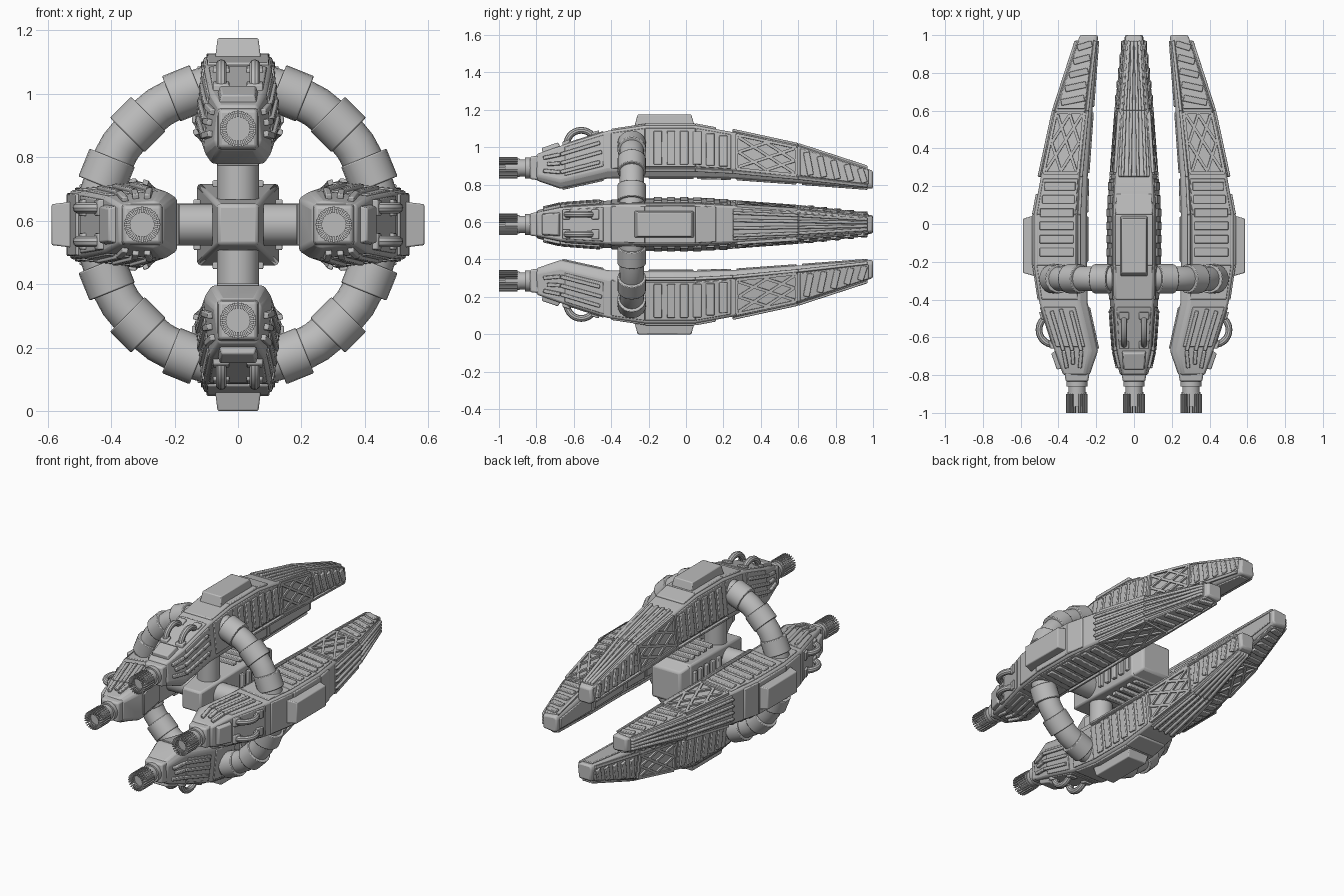
import bpy, bmesh, math
from mathutils import Vector, Matrix

if "Cube" in bpy.data.objects:
    bpy.data.objects.remove(bpy.data.objects["Cube"])

V = Vector
CZ = 0.5875                       # height of the central axis
grey = bpy.data.materials.new("hull_grey")
grey.diffuse_color = (0.5, 0.5, 0.5, 1)
grey.use_nodes = True
grey.node_tree.nodes["Principled BSDF"].inputs["Base Color"].default_value = grey.diffuse_color

# arm sections: y, inner radius, outer radius, half width
SECT = [(-0.80, .235, .375, .075), (-0.67, .19, .42, .108), (-0.42, .245, .50, .128),
        (-0.22, .25, .53, .132), (0.05, .25, .53, .132), (0.25, .245, .493, .12),
        (0.60, .22, .417, .094), (1.0, .19, .287, .05)]
TOP, LOW, BASE = .82, .18, .75    # cross-section proportions


def section(y):
    for a, b in zip(SECT, SECT[1:]):
        if y <= b[0] or b is SECT[-1]:
            f = (y - a[0]) / (b[0] - a[0])
            return [a[i] + (b[i] - a[i]) * f for i in (1, 2, 3)]


def flank(y, t, d=0):
    """Point on the +x flank; t runs from the wide line to the outer edge."""
    ri, ro, w = section(y)
    return V((w * (1 + (TOP - 1) * t) + d, y, ri + (ro - ri) * (LOW + (1 - LOW) * t)))


def outer(y, s, d=0):
    """Point on the outer face; s = -1..1 across it."""
    ri, ro, w = section(y)
    return V((w * TOP * s, y, ro + d))


def inner(y, s):
    ri, ro, w = section(y)
    return V((w * BASE * s, y, ri))


def slab(bm, quad, n, d, sink=.012, inset=0):
    """Block standing on a quad, top optionally shrunk."""
    c = sum(quad, V()) / 4
    lo = [bm.verts.new(p - n * sink) for p in quad]
    hi = [bm.verts.new(p + (c - p) * inset + n * d) for p in quad]
    bm.faces.new(lo[::-1])
    bm.faces.new(hi)
    for i in range(4):
        j = (i + 1) % 4
        bm.faces.new((lo[i], lo[j], hi[j], hi[i]))


def bar(bm, a, b, w, d, n):
    s = (b - a).cross(n).normalized() * w / 2
    slab(bm, [a - s, b - s, b + s, a + s], n, d)


def tube(bm, a, b, r0, r1, n=20):
    m = Matrix.Translation((a + b) / 2) @ (b - a).to_track_quat('Z', 'Y').to_matrix().to_4x4()
    bmesh.ops.create_cone(bm, cap_ends=True, segments=n, radius1=r0, radius2=r1,
                          depth=(b - a).length, matrix=m)


def make(name, bm, bevel=0, mirror=False):
    bmesh.ops.recalc_face_normals(bm, faces=bm.faces)
    me = bpy.data.meshes.new(name)
    bm.to_mesh(me)
    bm.free()
    ob = bpy.data.objects.new(name, me)
    bpy.context.collection.objects.link(ob)
    return finish(ob, bevel, mirror)


def finish(ob, bevel=0, mirror=False):
    ob.data.materials.append(grey)
    ob.location.z = CZ
    bpy.ops.object.select_all(action='DESELECT')
    ob.select_set(True)
    bpy.context.view_layer.objects.active = ob
    bpy.ops.object.shade_smooth_by_angle(angle=math.radians(32))
    if mirror:
        ob.modifiers.new("mirror", 'MIRROR').use_mirror_merge = False
    if bevel:
        b = ob.modifiers.new("bevel", 'BEVEL')
        b.width, b.segments, b.limit_method = bevel, 2, 'ANGLE'
    return ob


arm = []

# arm hull, lofted through the sections
bm = bmesh.new()
rings = []
for y, ri, ro, w in SECT:
    k = ri + (ro - ri) * LOW
    rings.append([bm.verts.new(p) for p in ((w * TOP, y, ro), (w, y, k), (w * BASE, y, ri),
                                            (-w * BASE, y, ri), (-w, y, k), (-w * TOP, y, ro))])
for a, b in zip(rings, rings[1:]):
    for i in range(6):
        j = (i + 1) % 6
        bm.faces.new((a[i], a[j], b[j], b[i]))
bm.faces.new(rings[0])
bm.faces.new(rings[-1][::-1])
arm.append(make("arm_hull", bm, .012))

# raised flank panels and their ribs
X = V((1, 0, .12)).normalized()
bm = bmesh.new()


def panel(y0, y1, t0, t1, d):
    slab(bm, [flank(y0, t0), flank(y1, t0), flank(y1, t1), flank(y0, t1)], X, d)


for y0, y1 in ((-.40, -.22), (-.22, .05), (.05, .24)):
    panel(y0, y1, .03, .93, .006)
panel(.61, .975, .04, .96, .005)
panel(-.65, -.44, .12, .93, .005)
for i in range(6):
    y = -.15 + i * .07
    bar(bm, flank(y, .08), flank(y, .86), .045, .016, X)
for i in range(5):
    y = .655 + i * .072
    bar(bm, flank(y + .012, .1), flank(y - .012, .88), .034, .016, X)
arm.append(make("flank_ribs", bm, .004, True))

# truss panel: frame and crossed braces
bm = bmesh.new()
for a, b in (((.27, .04), (.59, .04)), ((.27, .95), (.59, .95)),
             ((.27, .04), (.27, .95)), ((.59, .04), (.59, .95)),
             ((.28, .1), (.58, .9)), ((.28, .9), (.58, .1)),
             ((.28, .5), (.43, .9)), ((.43, .9), (.58, .5)),
             ((.28, .5), (.43, .1)), ((.43, .1), (.58, .5))):
    bar(bm, flank(*a), flank(*b), .015, .010, X)
arm.append(make("flank_truss", bm, 0, True))

# bent cooling strips on the rear flank
bm = bmesh.new()
for t, y0, y1 in ((.25, -.76, -.46), (.5, -.74, -.45), (.75, -.76, -.46)):
    for a, b in ((y0, -.67), (-.67, y1)):
        n = V((.95, -.3 if b < -.6 else 0, .1)).normalized()
        bar(bm, flank(a, t), flank(b, t), .02, .015, n)
arm.append(make("rear_strips", bm, .004, True))

# outer face: backing plate, long strips, armour plate and raised hump
bm = bmesh.new()
Z = V((0, 0, 1))


def oplate(y0, y1, s, d, inset=0):
    slab(bm, [outer(y0, -s), outer(y1, -s), outer(y1, s), outer(y0, s)], Z, d, .012, inset)


for y0, y1 in ((.25, .6), (.6, .97)):
    oplate(y0, y1, .85, .006)
    for s in (-.62, -.21, .21, .62):
        bar(bm, outer(y0, s), outer(y1, s), .017, .018, Z)
oplate(-.40, -.22, .92, .008)
oplate(-.22, .05, .92, .010)
oplate(.05, .16, .92, .010)
oplate(-.66, -.44, .88, .006)
slab(bm, [V((x * .074, y, .53)) for x, y in ((-1, -.28), (1, -.28), (1, .05), (-1, .05))],
     Z, .0575, .02, .13)
# rear block behind the handles
slab(bm, [outer(-.77, -.9), outer(-.67, -.75), outer(-.67, .75), outer(-.77, .9)],
     V((0, -.35, .94)), .022, .012, .15)
# clamps at the feet of the pipe loops
for x in (-.053, .053):
    for y in (-.64, -.485):
        z = section(y)[1]
        slab(bm, [V((x + i * .026, y + j * .02, z + j * .006)) for i, j in
                  ((-1, -1), (1, -1), (1, 1), (-1, 1))], Z, .018)
arm.append(make("outer_plates", bm, .005))

# inner face plates
bm = bmesh.new()
for y0, y1 in ((-.66, -.44), (-.20, .04), (.06, .24), (.27, .59), (.62, .97)):
    slab(bm, [inner(y0, -.8), inner(y1, -.8), inner(y1, .8), inner(y0, .8)], -Z, .008)
arm.append(make("inner_plates", bm, .004))

# edge rails along the lower flank and tip cap
bm = bmesh.new()
for y0, y1 in ((-.22, .05), (.05, .25), (.25, .6), (.6, .97)):
    bar(bm, flank(y0, -.04), flank(y1, -.04), .018, .008, V((1, 0, -.3)).normalized())
arm.append(make("edge_rails", bm, .003, True))

# pipe loops at the rear
for x in (-.053, .053):
    bpy.ops.mesh.primitive_torus_add(major_radius=.078, minor_radius=.018, major_segments=28,
                                     minor_segments=10, rotation=(0, math.pi / 2, 0),
                                     location=(x, -.56, .425))
    ob = bpy.context.object
    ob.name = "pipe_loop"
    bpy.ops.object.transform_apply(location=True, rotation=True)
    arm.append(finish(ob))

# thruster housing
bm = bmesh.new()
slab(bm, [V((x * .068, -.79, .302 + z * .068)) for x, z in ((-1, -1), (1, -1), (1, 1), (-1, 1))],
     V((0, -1, 0)), .045, .02, .12)
arm.append(make("thruster_housing", bm, .01))

# thruster nozzle with fins
bm = bmesh.new()
for y0, y1, r in ((-.80, -.86, .056), (-.85, -.90, .046), (-.89, -.965, .050)):
    tube(bm, V((0, y0, .302)), V((0, y1, .302)), r, r, 24)
for i in range(24):
    a = math.tau * i / 24
    n = V((math.cos(a), 0, math.sin(a)))
    p = V((0, 0, .302)) + n * .049
    bar(bm, p + V((0, -1, 0)), p + V((0, -.90, 0)), .007, .008, n)
arm.append(make("thruster_nozzle", bm))

# repeat the arm four times round the axis
for k in range(1, 4):
    for ob in arm:
        c = ob.copy()
        c.rotation_euler.y = k * math.pi / 2
        bpy.context.collection.objects.link(c)

# joining ring
RY = -.29
bpy.ops.mesh.primitive_torus_add(major_radius=.445, minor_radius=.066, major_segments=32,
                                 minor_segments=20, rotation=(math.pi / 2, 0, 0))
ring = bpy.context.object
ring.name = "joining_ring"
bpy.ops.object.transform_apply(rotation=True)
finish(ring)
ring.location.y = RY


def polar(deg, r):
    a = math.radians(deg)
    return V((math.cos(a) * r, RY, math.sin(a) * r))


# ring collars
bm = bmesh.new()
for q in range(4):
    for a, b in ((16, 28), (39, 51), (62, 74)):
        tube(bm, polar(q * 90 + a, .449), polar(q * 90 + b, .449), .077, .077, 20)
make("ring_collars", bm, .004)

# spokes from core to arms
bm = bmesh.new()
for q in range(4):
    tube(bm, polar(q * 90, .08), polar(q * 90, .30), .066, .066, 20)
make("spokes", bm)

# central core with tapered front and back
bm = bmesh.new()
core = [V((x * .13, -.38, z * .13)) for x, z in ((-1, -1), (1, -1), (1, 1), (-1, 1))]
slab(bm, core, V((0, -1, 0)), .08, .52, .5)
back = [V((p.x, .14, p.z)) for p in core]
slab(bm, back, V((0, 1, 0)), .06, .02, .25)
make("core", bm, .012)
bm = bmesh.new()
for q in range(4):
    rot = Matrix.Rotation(q * math.pi / 2, 3, 'Y')
    for i in range(5):
        y = -.14 + i * .06
        bar(bm, rot @ V((-.08, y, .13)), rot @ V((.08, y, .13)), .03, .010, rot @ Z)
make("core_ribs", bm, .004)
